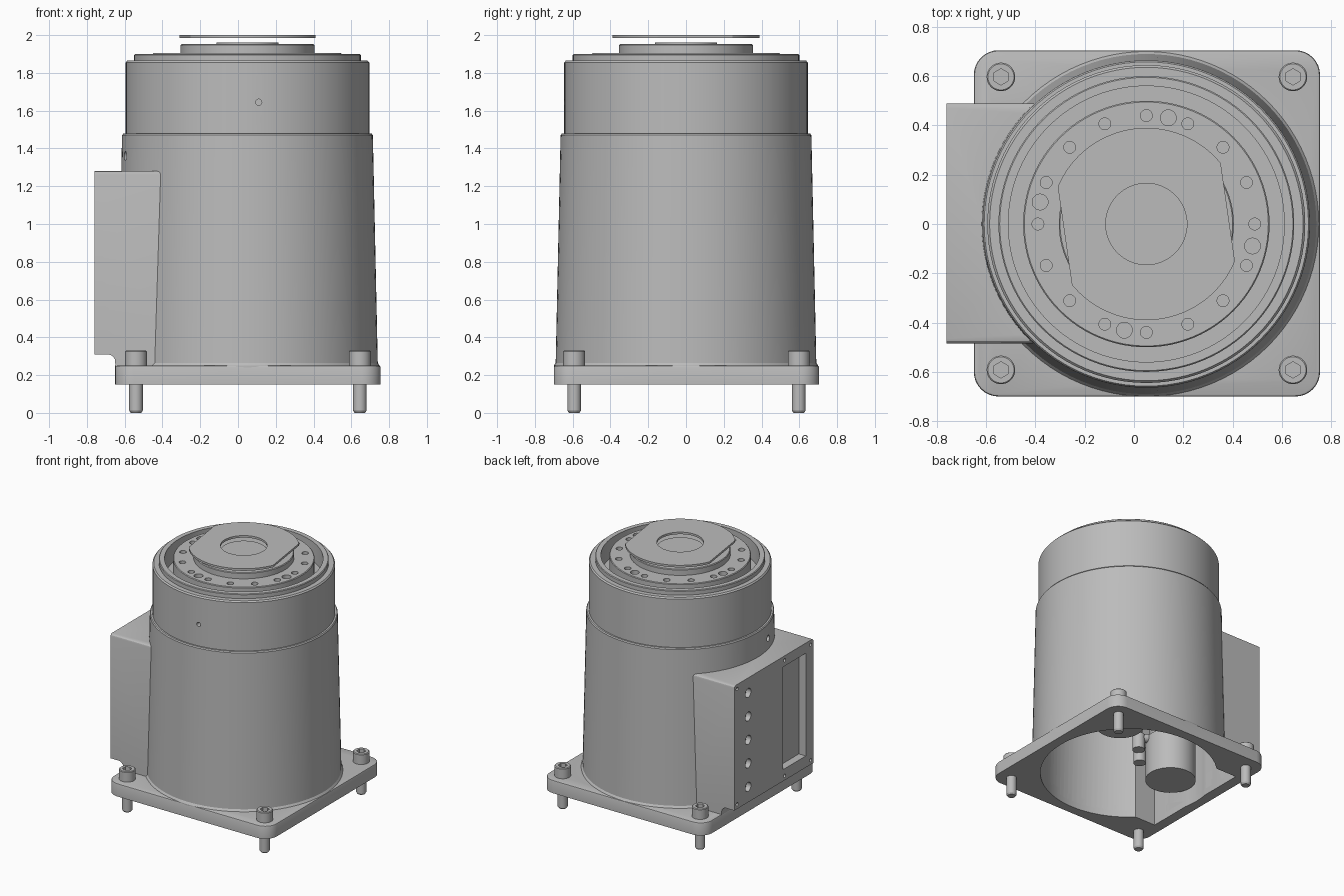
import bpy, bmesh, math
from mathutils import Matrix, Vector

if "Cube" in bpy.data.objects:
    bpy.data.objects.remove(bpy.data.objects["Cube"], do_unlink=True)

GREY = (0.5, 0.5, 0.5, 1)
metal = bpy.data.materials.new("grey metal")
metal.use_nodes = True
metal.diffuse_color = GREY
metal.node_tree.nodes["Principled BSDF"].inputs["Base Color"].default_value = GREY
AXIS = Vector((0.05, 0, 0))  # centre line of the housing


def finish(name, bm):
    bmesh.ops.recalc_face_normals(bm, faces=bm.faces)
    mesh = bpy.data.meshes.new(name)
    bm.to_mesh(mesh)
    bm.free()
    mesh.materials.append(metal)
    obj = bpy.data.objects.new(name, mesh)
    bpy.context.collection.objects.link(obj)
    return obj


def activate(obj):
    bpy.ops.object.select_all(action='DESELECT')
    obj.select_set(True)
    bpy.context.view_layer.objects.active = obj


def smooth(*objs):
    for obj in objs:
        activate(obj)
        bpy.ops.object.shade_smooth_by_angle(angle=math.radians(30))


def lathe(name, profile, loc=AXIS, steps=96):
    bm = bmesh.new()
    verts = [bm.verts.new((r, 0, z)) for r, z in profile]
    edges = [bm.edges.new(p) for p in zip(verts, verts[1:])]
    bmesh.ops.spin(bm, geom=verts + edges, cent=(0, 0, 0), axis=(0, 0, 1),
                   angle=2 * math.pi, steps=steps)
    bmesh.ops.remove_doubles(bm, verts=bm.verts, dist=1e-4)
    bmesh.ops.translate(bm, vec=loc, verts=bm.verts)
    return finish(name, bm)


def rod(name, r, start, end, sides=24):
    """Cylinder between two points."""
    a, b = Vector(start), Vector(end)
    turn = (b - a).to_track_quat('Z', 'Y').to_matrix().to_4x4()
    bm = bmesh.new()
    bmesh.ops.create_cone(bm, cap_ends=True, segments=sides, radius1=r, radius2=r,
                          depth=(b - a).length,
                          matrix=Matrix.Translation((a + b) / 2) @ turn)
    return finish(name, bm)


def prism(name, points, vec):
    """Outline pushed along a vector."""
    bm = bmesh.new()
    face = bm.faces.new([bm.verts.new(p) for p in points])
    out = bmesh.ops.extrude_face_region(bm, geom=[face])
    bmesh.ops.translate(bm, vec=vec,
                        verts=[v for v in out["geom"] if isinstance(v, bmesh.types.BMVert)])
    return finish(name, bm)


def box(name, lo, hi):
    pts = [(lo[0], lo[1]), (hi[0], lo[1]), (hi[0], hi[1]), (lo[0], hi[1])]
    return prism(name, [(x, y, lo[2]) for x, y in pts], (0, 0, hi[2] - lo[2]))


def bevel(obj, test, width, segments):
    bm = bmesh.new()
    bm.from_mesh(obj.data)
    bmesh.ops.bevel(bm, geom=[e for e in bm.edges if test(*[v.co for v in e.verts])],
                    offset=width, segments=segments, profile=0.5, affect='EDGES')
    bm.to_mesh(obj.data)
    bm.free()


def cut(obj, cutters):
    activate(obj)
    for c in cutters:
        mod = obj.modifiers.new("cut", 'BOOLEAN')
        mod.operation, mod.solver, mod.object = 'DIFFERENCE', 'EXACT', c
        bpy.ops.object.modifier_apply(modifier=mod.name)
        bpy.data.objects.remove(c, do_unlink=True)


def cavity():
    return [rod("cutter", 0.63, (0.05, 0, -0.1), (0.05, 0, 1.35), 96),
            box("cutter", (-0.57, -0.45, -0.1), (-0.05, 0.45, 1.2))]


def polar(r, deg, z):
    a = math.radians(deg)
    return AXIS + Vector((r * math.cos(a), r * math.sin(a), z))


# Base plate with rounded corners
plate = box("base_plate", (-0.65, -0.7, 0.15), (0.755, 0.705, 0.25))
bevel(plate, lambda a, b: abs(a.z - b.z) > 0.05, 0.1, 8)
bevel(plate, lambda a, b: min(a.z, b.z) > 0.24, 0.01, 2)
cut(plate, cavity())

# Tapered hollow housing
housing = lathe("housing", [(0, 0.2), (0.7, 0.2), (0.7, 0.25), (0.69, 0.265), (0.664, 1.47),
                            (0.658, 1.478), (0, 1.478)])
cut(housing, cavity() + [rod("cutter", 0.024, polar(0.6, 194, 1.36), polar(0.75, 194, 1.36))])

# Side connector box, stepped over the plate edge
side = [(-0.76, 0.31), (-0.685, 0.31), (-0.665, 0.302), (-0.652, 0.285), (-0.648, 0.24),
        (-0.2, 0.24), (-0.2, 1.28), (-0.76, 1.28)]
side_box = prism("connector_box", [(x, -0.485, z) for x, z in side], (0, 0.975, 0))
bevel(side_box, lambda a, b: min(a.z, b.z) > 1.27 and abs(a.x - b.x) > 0.3, 0.02, 3)
drills = [(0.035, 0.32, 0.43 + 0.183 * i) for i in range(5)]
drills += [(0.013, y, z) for y in (0.455, -0.13, -0.45) for z in (0.345, 1.245)]
cut(side_box, cavity() + [box("cutter", (-0.8, -0.39, 0.4), (-0.7, -0.11, 1.2))] +
    [rod("cutter", r, (-0.8, y, z), (-0.72, y, z)) for r, y, z in drills])

# Upper collar with a deep ring groove
collar = lathe("collar", [(0, 1.47), (0.645, 1.47), (0.645, 1.855), (0.636, 1.865), (0.6, 1.865),
                          (0.6, 1.895), (0.595, 1.9), (0.56, 1.9), (0.56, 1.75), (0, 1.75)])
cut(collar, [rod("cutter", 0.016, (0.11, -0.7, 1.645), (0.11, -0.58, 1.645))])

# Output flange with its ring of screw and dowel holes
flange = lathe("output_flange", [(0, 1.74), (0.5, 1.74), (0.5, 1.9), (0.495, 1.905), (0, 1.905)])
holes = [(0.024, 22.5 * i) for i in range(16)] + [(0.032, 78.3 + 90 * i) for i in range(4)]
cut(flange, [rod("cutter", r, polar(0.44, d, 1.87), polar(0.44, d, 1.95)) for r, d in holes])
hub = lathe("hub", [(0, 1.9), (0.355, 1.9), (0.355, 1.947), (0.35, 1.952), (0.165, 1.952),
                    (0.165, 1.96), (0, 1.96)])

# Thin top disc with two flats and a centre hole
disc = rod("top_disc", 0.39, polar(0, 0, 1.984), polar(0, 0, 2.0), 96)
flats = []
for turn in (8.2, 188.2):
    block = box("cutter", (0.334, -0.5, -0.1), (0.6, 0.5, 0.1))
    block.data.transform(Matrix.Translation(polar(0, 0, 1.99)) @
                         Matrix.Rotation(math.radians(turn), 4, 'Z'))
    flats.append(block)
cut(disc, flats + [rod("cutter", 0.165, polar(0, 0, 1.9), polar(0, 0, 2.1), 64)])
smooth(plate, housing, side_box, collar, flange, hub, disc)

# Socket-head mounting bolts
for x in (-0.54, 0.645):
    for y in (-0.592, 0.597):
        bolt = lathe("mounting_bolt", [(0, 0), (0.028, 0), (0.036, 0.012), (0.036, 0.24),
                                       (0.058, 0.24), (0.058, 0.325), (0.053, 0.33), (0, 0.33)],
                     (x, y, 0), 32)
        cut(bolt, [rod("cutter", 0.033, (x, y, 0.28), (x, y, 0.36), 6)])
        smooth(bolt)

# Inner motor, connector can and cable plugs seen through the open base
smooth(rod("inner_motor", 0.17, (0.08, -0.06, 0.55), (0.08, -0.06, 1.4), 48),
       rod("connector_can", 0.18, (-0.39, -0.06, 0.28), (-0.39, -0.06, 0.6), 48),
       rod("can_body", 0.15, (-0.39, -0.06, 0.6), (-0.39, -0.06, 1.22), 48))
for i, (x, y, z) in enumerate([(-0.16, -0.14, 0.48), (-0.22, -0.2, 0.42)]):
    smooth(rod("cable_plug", 0.045, (x, y, z), (x, y, z + 0.12)),
           rod("cable_elbow", 0.032, (x, y, z + 0.09), (x - 0.12, y + 0.05, z + 0.12)),
           rod("cable", 0.02, (x, y, z + 0.1), (x, y, 1.4)))
